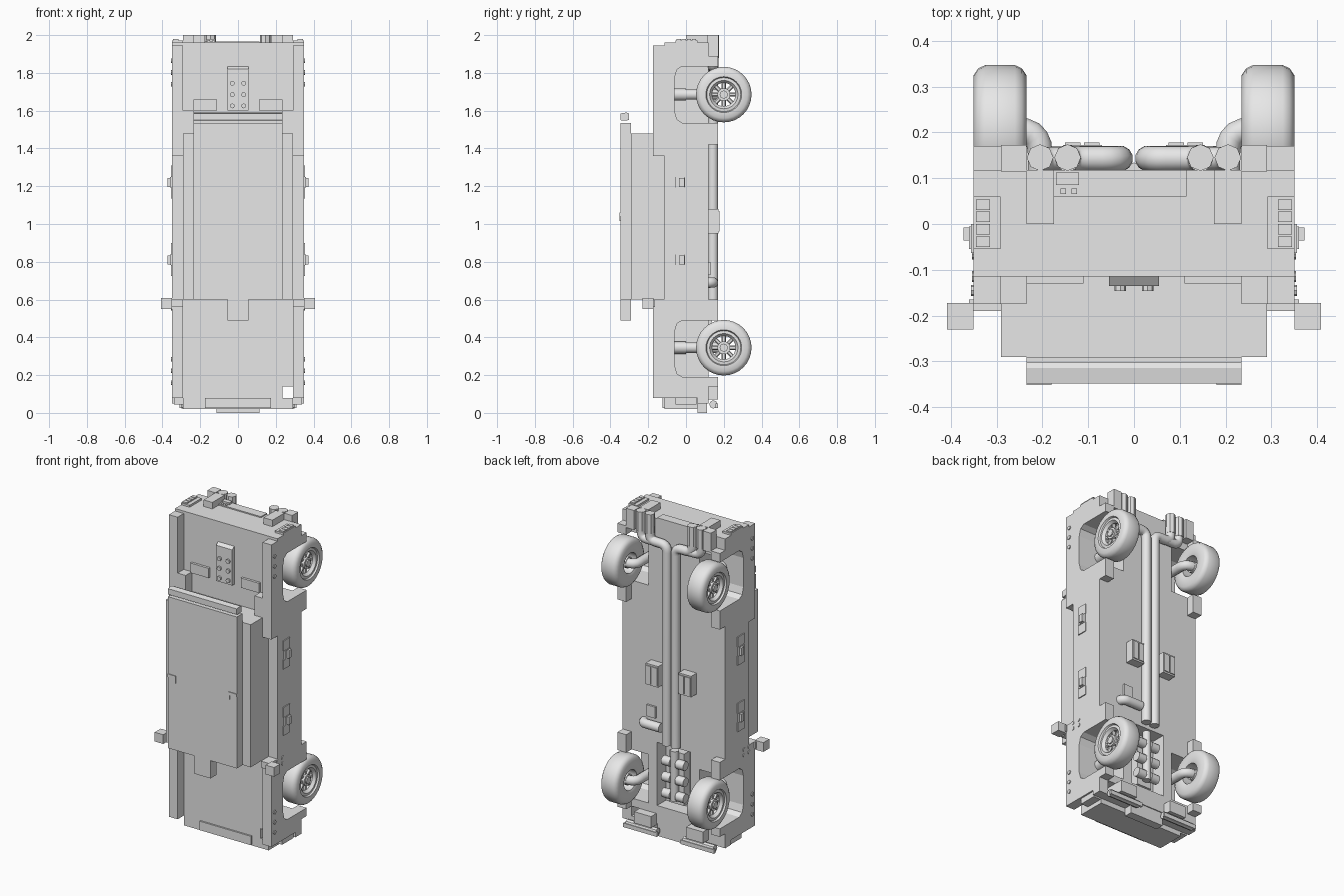
import bpy, bmesh, math
from mathutils import Vector

cube = bpy.data.objects.get("Cube")
if cube:
    bpy.data.objects.remove(cube, do_unlink=True)

grey = bpy.data.materials.new("plain_grey")
grey.use_nodes = True
grey.diffuse_color = (0.8, 0.8, 0.8, 1)
grey.node_tree.nodes["Principled BSDF"].inputs["Base Color"].default_value = (0.8, 0.8, 0.8, 1)


def finish(name, bm, smooth=False):
    bmesh.ops.recalc_face_normals(bm, faces=bm.faces)
    mesh = bpy.data.meshes.new(name)
    bm.to_mesh(mesh)
    bm.free()
    mesh.materials.append(grey)
    ob = bpy.data.objects.new(name, mesh)
    bpy.context.collection.objects.link(ob)
    if smooth:
        bpy.ops.object.select_all(action='DESELECT')
        ob.select_set(True)
        bpy.context.view_layer.objects.active = ob
        bpy.ops.object.shade_smooth_by_angle(angle=math.radians(35))
    return ob


def box(name, x, y, z, mirror=False):
    """Box from (min, max) ranges, optionally repeated at -x."""
    bm = bmesh.new()
    for s in ((1, -1) if mirror else (1,)):
        made = bmesh.ops.create_cube(bm, size=1)["verts"]
        for v in made:
            v.co = Vector((s * (x[0] + (v.co.x + .5) * (x[1] - x[0])),
                           y[0] + (v.co.y + .5) * (y[1] - y[0]),
                           z[0] + (v.co.z + .5) * (z[1] - z[0])))
    return finish(name, bm)


def prism(name, pts, x, mirror=False):
    """Extrude a (y, z) outline along x."""
    bm = bmesh.new()
    for s in ((1, -1) if mirror else (1,)):
        face = bm.faces.new([bm.verts.new((s * x[0], a, b)) for a, b in pts])
        ext = bmesh.ops.extrude_face_region(bm, geom=[face])["geom"]
        for v in ext:
            if isinstance(v, bmesh.types.BMVert):
                v.co.x = s * x[1]
    return finish(name, bm)


def rod(name, a, b, r, sides=12, mirror=False):
    """Straight cylinder between two points."""
    bm = bmesh.new()
    for s in ((1, -1) if mirror else (1,)):
        p, q = Vector((s * a[0], *a[1:])), Vector((s * b[0], *b[1:]))
        m = (q - p).to_track_quat('Z', 'Y').to_matrix().to_4x4()
        m.translation = (p + q) / 2
        bmesh.ops.create_cone(bm, cap_ends=True, segments=sides, radius1=r,
                              radius2=r, depth=(q - p).length, matrix=m)
    return finish(name, bm, sides > 8)


def pipe(name, pts, r, mirror=False, bend=.04):
    """Tube along a path with rounded corners."""
    pts = [Vector(p) for p in pts]
    path = [pts[0]]
    for a, b, c in zip(pts, pts[1:], pts[2:]):
        p = b + (a - b).normalized() * bend
        q = b + (c - b).normalized() * bend
        for i in range(6):
            t = i / 5
            path.append(p * (1 - t) ** 2 + b * 2 * t * (1 - t) + q * t * t)
    path.append(pts[-1])
    bm = bmesh.new()
    for s in ((1, -1) if mirror else (1,)):
        rings, normal = [], None
        for i, p in enumerate(path):
            d = (path[min(i + 1, len(path) - 1)] - path[max(i - 1, 0)]).normalized()
            normal = d.orthogonal() if normal is None else normal - d * normal.dot(d)
            normal.normalize()
            side = d.cross(normal)
            ring = []
            for k in range(12):
                ang = k * math.tau / 12
                c = p + (normal * math.cos(ang) + side * math.sin(ang)) * r
                ring.append(bm.verts.new((s * c.x, c.y, c.z)))
            rings.append(ring)
        for u, w in zip(rings, rings[1:]):
            for k in range(12):
                bm.faces.new((u[k], u[k - 1], w[k - 1], w[k]))
        bm.faces.new(rings[0])
        bm.faces.new(rings[-1])
    return finish(name, bm, True)


def cut(target, cutter):
    mod = target.modifiers.new("cut", 'BOOLEAN')
    mod.operation, mod.object, mod.solver = 'DIFFERENCE', cutter, 'EXACT'
    cutter.hide_render = True
    cutter.display_type = 'WIRE'
    cutter.hide_set(True)


# Hull with wheel arches, nose openings and engine bay
hull = box("hull", (-.35, .35), (-.115, .118), (.08, 1.96))
for label, cz in (("front", .34), ("rear", 1.685)):
    lo, hi, c = cz - .15, cz + .15, .06
    arch = [(.3, lo), (-.02, lo), (-.048, lo + .018), (-.06, lo + c),
            (-.06, hi - c), (-.048, hi - .018), (-.02, hi), (.3, hi)]
    cut(hull, prism(label + "_arch_cutter", arch, (.175, .4), True))
cut(hull, box("nose_opening_cutter", (.235, .29), (-.3, .3), (.07, .14), True))
cut(hull, box("engine_bay_cutter", (-.115, .115), (.03, .3), (.19, .58)))

# Nose, bumper and plate
box("nose", (-.29, .29), (-.115, .06), (.02, .08))
box("nose_panel", (-.175, .175), (-.125, -.115), (.025, .08))
box("front_bumper", (-.115, .115), (.06, .112), (.0, .08))
box("nose_corner", (.115, .35), (.06, .118), (.05, .08), True)
box("headlight_bar", (.12, .34), (-.055, .055), (.045, .08), True)
box("fog_light_mount", (.12, .235), (.11, .17), (.07, .14), True)
rod("fog_light", (.09, .145, .045), (.3, .145, .045), .022, 8, True)
box("fog_light_blade", (.08, .31), (.155, .17), (.025, .05), True)

# Underside corner blocks beside the arches
for label, z in (("front_lower", (.14, .19)), ("front_upper", (.49, .6)),
                 ("rear_lower", (1.42, 1.535)), ("rear_upper", (1.835, 1.89))):
    box(label + "_corner", (.29, .35), (.118, .17), z, True)

# Raised fender strips with rivets and chamfered ends
for label, lo, hi in (("front", .08, .6), ("rear", 1.6, 1.945)):
    box(label + "_fender", (.29, .35), (-.175, -.115), (lo, hi), True)
    for i in range(3):
        z = (.16 if label == "front" else 1.74) + i * .062
        rod(label + "_fender_rivet", (.345, -.145, z), (.356, -.145, z), .012, 8, True)
box("rear_shoulder", (.235, .35), (-.175, -.115), (1.36, 1.6), True)
box("shoulder_step", (.11, .235), (-.13, -.115), (1.6, 1.66), True)
box("fender_bracket", (.292, .32), (-.17, -.135), (1.6, 1.65), True)

# Cabin and roof
box("cabin", (-.29, .29), (-.29, -.115), (.6, 1.48))
box("roof", (-.235, .235), (-.347, -.29), (.6, 1.535))
box("roof_tab", (-.055, .055), (-.347, -.29), (.49, .6))
prism("roof_roll", [(-.348, 1.55), (-.335, 1.547), (-.302, 1.55), (-.302, 1.585),
                    (-.315, 1.59), (-.348, 1.585)], (-.235, .235))
box("roof_clip", (.18, .235), (-.352, -.347), (1.04, 1.06), True)
box("roof_clip_leg", (.18, .19), (-.352, -.347), (1.015, 1.04), True)
box("mirror", (.35, .408), (-.23, -.172), (.55, .607), True)
box("mirror_arm", (.29, .36), (-.19, -.165), (.56, .6), True)

# Rear deck fin with rivets
prism("deck_panel", [(-.135, 1.6), (-.135, 1.82), (-.115, 1.835), (-.115, 1.6)], (-.055, .055))
for i in range(3):
    rod("deck_rivet", (.03, -.13, 1.625 + i * .06), (.03, -.146, 1.625 + i * .06), .013, 8, True)

# Side handles
for z in (.81, 1.22):
    for lo, hi in ((z - .085, z - .028), (z + .028, z + .09)):
        box("handle_plate", (.35, .356), (-.063, 0), (lo, hi), True)
    box("handle_mount", (.35, .36), (-.055, -.005), (z - .028, z + .028), True)
    box("handle_grip", (.36, .372), (-.036, -.008), (z - .024, z + .024), True)
for y in (-.115, -.065):
    for z in (.555, .59):
        rod("side_screw", (.35, y, z), (.354, y, z), .012, 8, True)

# Tail lights, rear blocks and number panel
box("tail_light", (.292, .35), (-.055, .06), (1.96, 1.972), True)
for i in range(4):
    y = -.05 + i * .027
    box("tail_lens", (.315, .345), (y, y + .023), (1.972, 1.98), True)
box("rear_block", (.175, .235), (0, .118), (1.94, 2), True)
box("rear_corner", (.235, .29), (.115, .172), (1.88, 2), True)
box("rear_panel", (-.175, .115), (.06, .118), (1.96, 1.967))
box("panel_light", (-.17, -.12), (.085, .113), (1.967, 1.98))
for x in (-.155, -.13):
    box("panel_button", (x - .006, x + .006), (.065, .078), (1.967, 1.973))

# Exhaust system
pipe("exhaust_pipe", [(.03, .143, .6), (.03, .143, 1.83), (.145, .143, 1.83),
                      (.145, .143, 1.92)], .028, True)
pipe("exhaust_branch", [(.1, .143, 1.83), (.205, .143, 1.83), (.205, .143, 1.92)], .026, True)
for x in (.145, .205):
    rod("exhaust_tip", (x, .145, 1.88), (x, .145, 2), .029, 8, True)
pipe("side_pipe", [(.07, .143, .69), (.2, .143, .69), (.2, .1, .69)], .028, bend=.03)
box("side_pipe_plate", (.12, .18), (.118, .13), (.73, .8))
box("muffler_box", (.07, .155), (.118, .172), (.95, 1.08), True)
for x in (.075, .117):
    box("muffler_cover", (x, x + .034), (.172, .178), (.96, 1.07), True)

# Engine parts in the bay
box("engine_block", (-.05, .05), (.03, .09), (.22, .54))
for z in (.28, .38, .48):
    rod("engine_cylinder", (.02, .11, z), (.075, .11, z), .028, 12, True)
rod("engine_shaft", (0, .11, .25), (0, .11, .56), .024)


# Open wheels with spokes, on bent axles
def wheel(label, cz, s):
    profile = [(.24, .062), (.235, .075), (.235, .125), (.245, .14), (.26, .147),
               (.325, .147), (.34, .14), (.35, .125), (.35, .095), (.34, .09),
               (.342, .075), (.325, .062)]
    bm = bmesh.new()
    n = 32
    rings = [[bm.verts.new((s * x, .2 + r * math.cos(k * math.tau / n),
                            cz + r * math.sin(k * math.tau / n))) for x, r in profile]
             for k in range(n)]
    for k in range(n):
        for j in range(len(profile)):
            bm.faces.new((rings[k][j], rings[k][j - 1], rings[k - 1][j - 1], rings[k - 1][j]))
    finish(label + "_tyre", bm, True)
    rod(label + "_hub", (s * .25, .2, cz), (s * .335, .2, cz), .034, 16)
    rod(label + "_hub_cap", (s * .33, .2, cz), (s * .343, .2, cz), .022, 8)
    for k in range(8):
        c, d = math.cos(k * math.tau / 8), math.sin(k * math.tau / 8)
        rod(label + "_spoke", (s * .315, .2 + .03 * c, cz + .03 * d),
            (s * .315, .2 + .068 * c, cz + .068 * d), .011, 6)


for label, cz in (("front", .345), ("rear", 1.685)):
    for side, s in (("left", 1), ("right", -1)):
        wheel(label + "_" + side, cz, s)
    pipe(label + "_axle", [(.205, -.02, cz), (.205, .205, cz), (.3, .205, cz)], .028, True, .05)
    rod(label + "_axle_boot", (.205, -.06, cz), (.205, .0, cz), .032, 12, True)
